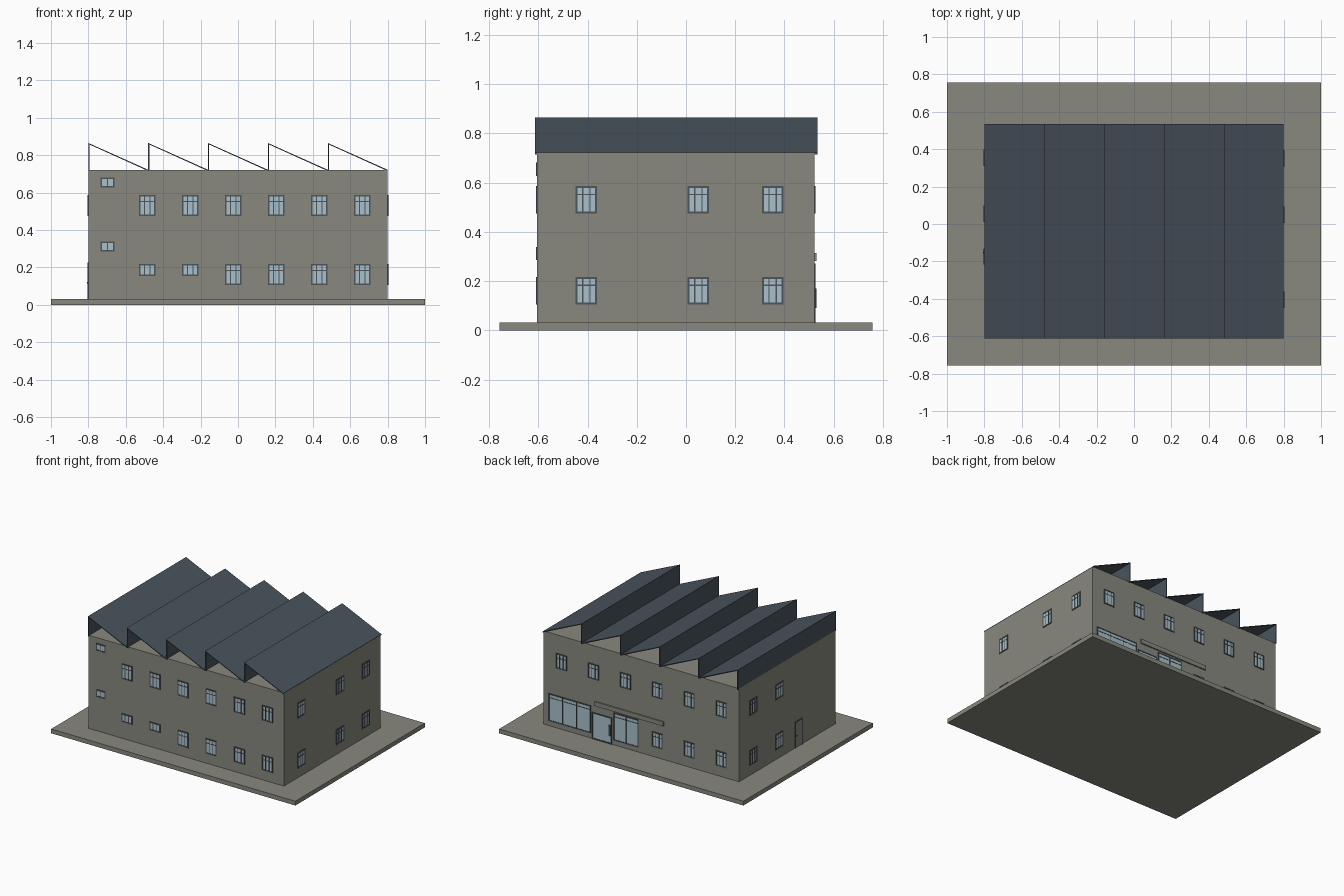
import bpy, bmesh

if "Cube" in bpy.data.objects:
    bpy.data.objects.remove(bpy.data.objects["Cube"])


def material(name, rgb):
    m = bpy.data.materials.new(name)
    m.diffuse_color = (*rgb, 1)
    m.use_nodes = True
    m.node_tree.nodes["Principled BSDF"].inputs["Base Color"].default_value = m.diffuse_color
    return m


WALL = material("warm grey concrete", (0.25, 0.25, 0.215))
ROOF = material("slate blue metal", (0.068, 0.088, 0.11))
FRAME = material("dark grey frame", (0.075, 0.09, 0.1))
GLASS = material("pale blue glass", (0.40, 0.53, 0.60))

X, YF, YB = 0.8, -0.605, 0.522      # building half width, front and back
Z0, Z1 = 0.032, 0.722               # slab top and wall top


def make(name, boxes, mat):
    """One object out of axis-aligned boxes given as (corner, corner)."""
    bm = bmesh.new()
    for a, b in boxes:
        lo = [min(p) for p in zip(a, b)]
        hi = [max(p) for p in zip(a, b)]
        for v in bmesh.ops.create_cube(bm, size=1)["verts"]:
            v.co = [(l + h) / 2 + c * (h - l) for l, h, c in zip(lo, hi, v.co)]
    finish(name, bm, mat)


def finish(name, bm, mat):
    bmesh.ops.recalc_face_normals(bm, faces=bm.faces)
    me = bpy.data.meshes.new(name)
    bm.to_mesh(me)
    bm.free()
    me.materials.append(mat)
    bpy.context.collection.objects.link(bpy.data.objects.new(name, me))


# Wall mapping: u along the wall, d outward from it, z up
SIDES = {
    "front": lambda u, d, z: (u, YF - d, z),
    "back": lambda u, d, z: (u, YB + d, z),
    "left": lambda u, d, z: (-X - d, u, z),
    "right": lambda u, d, z: (X + d, u, z),
}


def glazing(side, name, openings):
    """Openings are (u0, u1, z0, z1, panes, transom height or None)."""
    at = SIDES[side]
    frames, panes = [], []
    t, s = 0.008, 0.0025            # frame width, half glazing bar width

    def bar(u0, u1, z0, z1, d):
        frames.append((at(u0, -0.002, z0), at(u1, d, z1)))

    for u0, u1, z0, z1, n, transom in openings:
        panes.append((at(u0 + t, -0.002, z0 + t), at(u1 - t, 0.002, z1 - t)))
        bar(u0, u0 + t, z0, z1, 0.005)
        bar(u1 - t, u1, z0, z1, 0.005)
        bar(u0 + t, u1 - t, z0, z0 + t, 0.005)
        bar(u0 + t, u1 - t, z1 - t, z1, 0.005)
        for i in range(1, n):
            u = u0 + (u1 - u0) * i / n
            bar(u - s, u + s, z0 + t, z1 - t, 0.004)
        if transom:
            bar(u0 + t, u1 - t, transom - s, transom + s, 0.0038)
    make(f"{side}_{name}_frames", frames, FRAME)
    make(f"{side}_{name}_glass", panes, GLASS)


def window(u, z, w=0.088, h=0.112, n=3, transom=True):
    top = z + h / 2
    return (u - w / 2, u + w / 2, z - h / 2, top, n, top - 0.034 if transom else None)


# Ground slab and main block
make("ground_slab", [((-1, -0.757, 0), (1, 0.757, Z0))], WALL)
make("building_walls", [((-X, YF, Z0), (X, YB, Z1))], WALL)

# Sawtooth roof: open-ended folded sheet, one continuous strip with thickness
bm = bmesh.new()
ya, yb, t, pitch = -0.613, 0.535, 0.006, 0.32
for i in range(5):
    x = -X + i * pitch
    profile = [(x, 0.716), (x, 0.865), (x + pitch, 0.722), (x + pitch, 0.715),
               (x + t, 0.857), (x + t, 0.716)]
    rows = [[bm.verts.new((px, y, pz)) for px, pz in profile] for y in (ya, yb)]
    bm.faces.new(rows[0])
    bm.faces.new(rows[1][::-1])
    for j in range(6):
        k = (j + 1) % 6
        bm.faces.new((rows[0][j], rows[1][j], rows[1][k], rows[0][k]))
finish("sawtooth_roof", bm, ROOF)

# Windows, upper row centre 0.53 and ground row centre 0.16
UP, LOW = 0.53, 0.161
front_u = [-0.485 + 0.23 * i for i in range(6)]
glazing("front", "windows",
        [window(u, UP) for u in front_u]
        + [window(u, LOW) for u in front_u[2:]]
        + [window(u, 0.186, h=0.062, transom=False) for u in front_u[:2]]
        + [window(-0.698, z, w=0.076, h=0.054, n=2, transom=False) for z in (0.654, 0.312)])
back_u = [-0.655 + 0.262 * i for i in range(6)]
glazing("back", "windows",
        [window(u, UP) for u in back_u] + [window(u, LOW) for u in back_u[:3]])
glazing("right", "windows",
        [window(u, z) for u in (-0.405, 0.05, 0.352) for z in (UP, LOW)])
glazing("left", "windows",
        [window(u, z) for u in (0.054, 0.355) for z in (UP, LOW)])

# Shop front on the back: large display window, glass door, side window
glazing("back", "shop_front", [
    (0.414, 0.76, 0.068, 0.272, 3, 0.242),
    (0.24, 0.404, Z0, 0.228, 1, None),
    (0.022, 0.228, 0.066, 0.272, 2, 0.242),
])
make("shop_door_handle", [((0.252, YB, 0.09), (0.262, YB + 0.009, 0.17))], FRAME)
make("blank_sign_plate", [((-0.185, YB, 0.282), (0.38, YB + 0.009, 0.314))], WALL)

# Side door on the left: wall-coloured leaf in a dark frame
at = SIDES["left"]
make("side_door_frame", [
    (at(-0.217, 0, Z0), at(-0.209, 0.005, 0.225)),
    (at(-0.138, 0, Z0), at(-0.13, 0.005, 0.225)),
    (at(-0.209, 0, 0.217), at(-0.138, 0.005, 0.225)),
    (at(-0.158, 0, 0.115), at(-0.146, 0.006, 0.122)),
], FRAME)
make("side_door_leaf", [(at(-0.209, 0, Z0), at(-0.138, 0.002, 0.217))], WALL)
